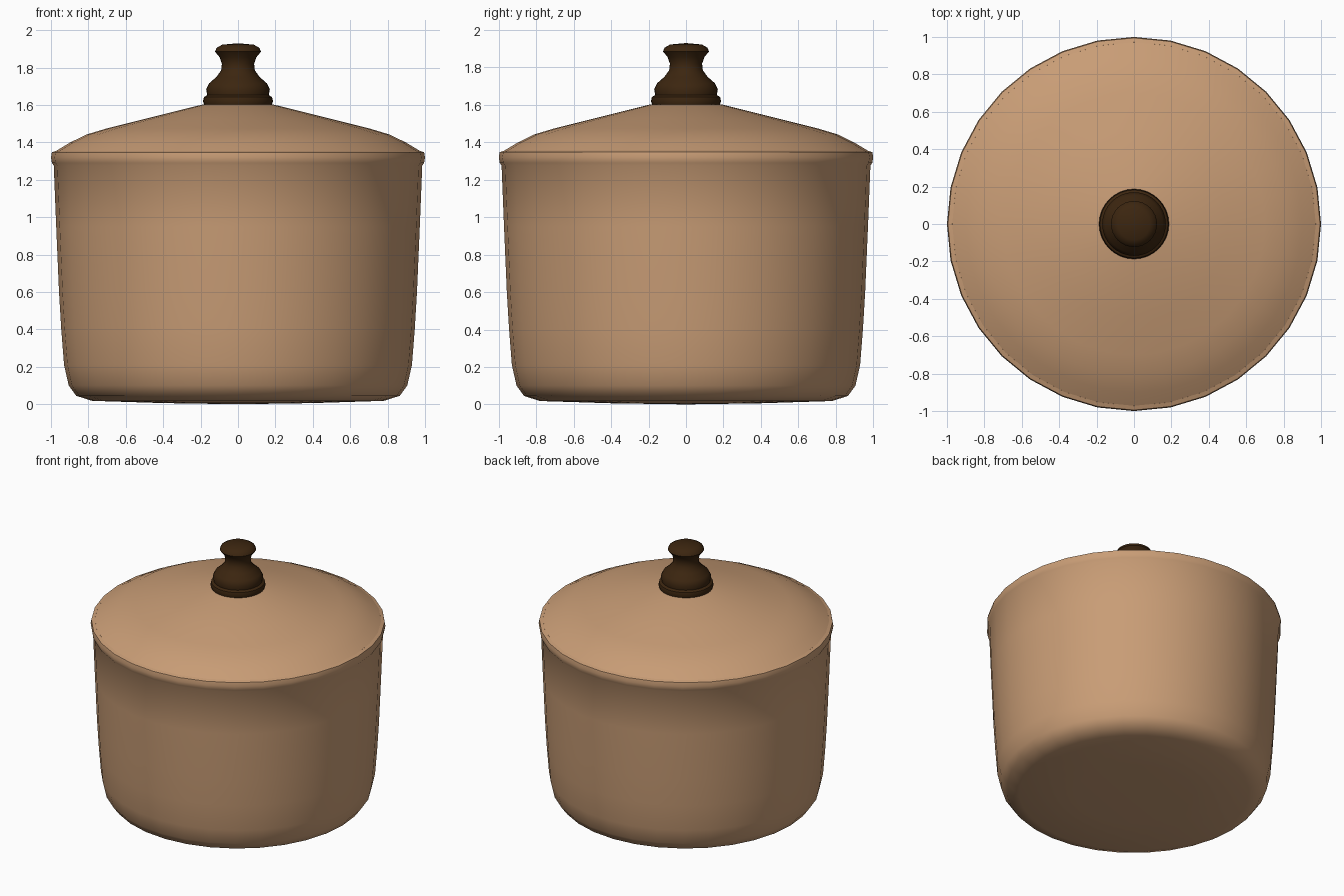
import bpy, bmesh, math

if "Cube" in bpy.data.objects:
    bpy.data.objects.remove(bpy.data.objects["Cube"])


def material(name, rgb):
    m = bpy.data.materials.new(name)
    m.diffuse_color = (*rgb, 1.0)
    m.use_nodes = True
    m.node_tree.nodes["Principled BSDF"].inputs["Base Color"].default_value = m.diffuse_color
    return m


def lathe(name, profile, mat, sides, angle):
    """Revolve an (r, z) profile around the vertical axis."""
    bm = bmesh.new()
    verts = [bm.verts.new((r, 0, z)) for r, z in profile]
    edges = [bm.edges.new(pair) for pair in zip(verts, verts[1:])]
    bmesh.ops.spin(bm, geom=verts + edges, cent=(0, 0, 0), axis=(0, 0, 1),
                   angle=math.tau, steps=sides, use_merge=True)
    bmesh.ops.remove_doubles(bm, verts=bm.verts, dist=1e-4)
    bmesh.ops.recalc_face_normals(bm, faces=bm.faces)
    mesh = bpy.data.meshes.new(name)
    bm.to_mesh(mesh)
    bm.free()
    mesh.materials.append(mat)
    obj = bpy.data.objects.new(name, mesh)
    bpy.context.collection.objects.link(obj)
    bpy.ops.object.select_all(action='DESELECT')
    obj.select_set(True)
    bpy.context.view_layer.objects.active = obj
    bpy.ops.object.shade_smooth_by_angle(angle=math.radians(angle))
    return obj


clay = material("tan_clay", (0.58, 0.335, 0.18))
wood = material("dark_wood", (0.045, 0.019, 0.005))

# Hollow pot: convex base, rounded lower edge, flared wall, rolled rim, inner wall
lathe("pot_body", [
    (0, 0.0), (0.40, 0.006), (0.78, 0.018), (0.865, 0.045), (0.905, 0.10),
    (0.93, 0.21), (0.945, 0.40), (0.957, 0.60), (0.972, 0.95), (0.985, 1.275),
    (0.995, 1.29), (1.0, 1.32), (0.995, 1.347), (0.972, 1.355),
    (0.945, 1.335), (0.93, 1.27), (0.90, 0.50), (0.87, 0.20), (0.76, 0.08),
    (0, 0.06)], clay, 32, 40)

# Domed lid seated just inside the rim
lathe("lid", [
    (0, 1.31), (0.94, 1.33), (0.975, 1.353), (0.90, 1.398), (0.81, 1.442),
    (0.70, 1.475), (0.50, 1.525), (0.19, 1.602), (0, 1.61)], clay, 32, 40)

# Turned knob with a foot collar, bulb, waist and flared cap
lathe("lid_knob", [
    (0, 1.60), (0.18, 1.60), (0.187, 1.62), (0.182, 1.642), (0.165, 1.652),
    (0.17, 1.685), (0.155, 1.715), (0.115, 1.75), (0.09, 1.785),
    (0.086, 1.82), (0.098, 1.855), (0.123, 1.885), (0.115, 1.905),
    (0.085, 1.922), (0, 1.93)], wood, 32, 45)
